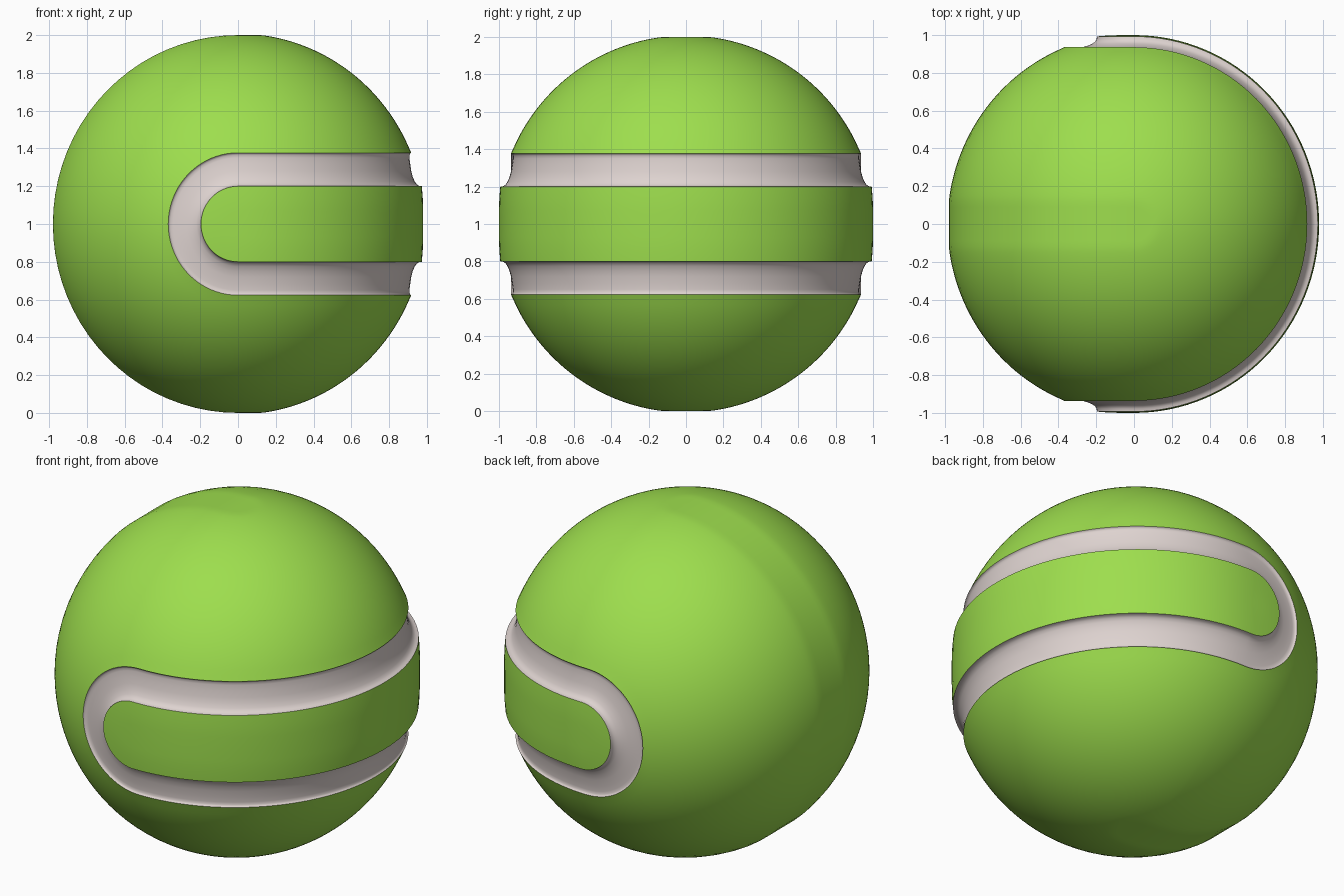
import bpy
import bmesh
from math import sin, cos, pi, radians

cube = bpy.data.objects.get("Cube")
if cube:
    bpy.data.objects.remove(cube, do_unlink=True)

SIDE_STEPS = 64      # around the right-hand half
END_STEPS = 40       # around each rounded end
X_SCALE = 0.98       # the ball is slightly narrow from side to side


def make_material(name, rgb):
    mat = bpy.data.materials.new(name)
    mat.use_nodes = True
    mat.diffuse_color = (*rgb, 1)
    bsdf = mat.node_tree.nodes["Principled BSDF"]
    bsdf.inputs["Base Color"].default_value = (*rgb, 1)
    bsdf.inputs["Roughness"].default_value = 0.7
    return mat


def contour(d, h):
    """Closed loop at distance d from the panel's middle line, h out from the axis."""
    side = [-pi / 2 + pi * i / SIDE_STEPS for i in range(SIDE_STEPS)]
    end = [pi * i / END_STEPS for i in range(END_STEPS)]
    pts = [(h * cos(a), h * sin(a), d) for a in side]            # upper run
    pts += [(-d * sin(a), h, d * cos(a)) for a in end]           # back end
    pts += [(h * cos(a), -h * sin(a), -d) for a in side]         # lower run
    pts += [(-d * sin(a), -h, -d * cos(a)) for a in end]         # front end
    return [(x * X_SCALE, y, z + 1) for x, y, z in pts]


def sweep(name, profile, mat):
    """Skin a profile of (d, h) points around the whole ball."""
    bm = bmesh.new()
    rings = [[bm.verts.new(p) for p in contour(d, h)] for d, h in profile]
    for a, b in zip(rings, rings[1:]):
        n = len(a)
        for i in range(n):
            j = (i + 1) % n
            bm.faces.new((a[i], a[j], b[j], b[i]))
    bmesh.ops.remove_doubles(bm, verts=bm.verts, dist=0.0001)
    mesh = bpy.data.meshes.new(name)
    bm.to_mesh(mesh)
    bm.free()
    mesh.materials.append(mat)
    obj = bpy.data.objects.new(name, mesh)
    bpy.context.collection.objects.link(obj)
    bpy.ops.object.select_all(action="DESELECT")
    obj.select_set(True)
    bpy.context.view_layer.objects.active = obj
    bpy.ops.object.shade_smooth_by_angle(angle=radians(35))
    return obj


green = make_material("felt green", (0.34, 0.73, 0.075))
white = make_material("seam off white", (0.73, 0.65, 0.63))

# Raised rounded panel inside the seam
sweep("inner_panel", [(0, 1.0), (0.07, 1.0), (0.14, 0.998), (0.2, 0.993)], green)

# Hollowed seam
sweep("seam", [(0.2, 0.993), (0.202, 0.978), (0.21, 0.965), (0.225, 0.955),
               (0.25, 0.944), (0.28, 0.936), (0.32, 0.93), (0.35, 0.926),
               (0.365, 0.926), (0.373, 0.93), (0.377, 0.936)], white)

# Main cover, slightly flattened at its far rim
R = 1.008
START = 0.383
cover = [(0.377, 0.936)]
for i in range(1, 41):
    t = START + (pi / 2 - START) * i / 40
    cover.append((min(1.0, R * sin(t)), R * cos(t)))
sweep("outer_cover", cover, green)
